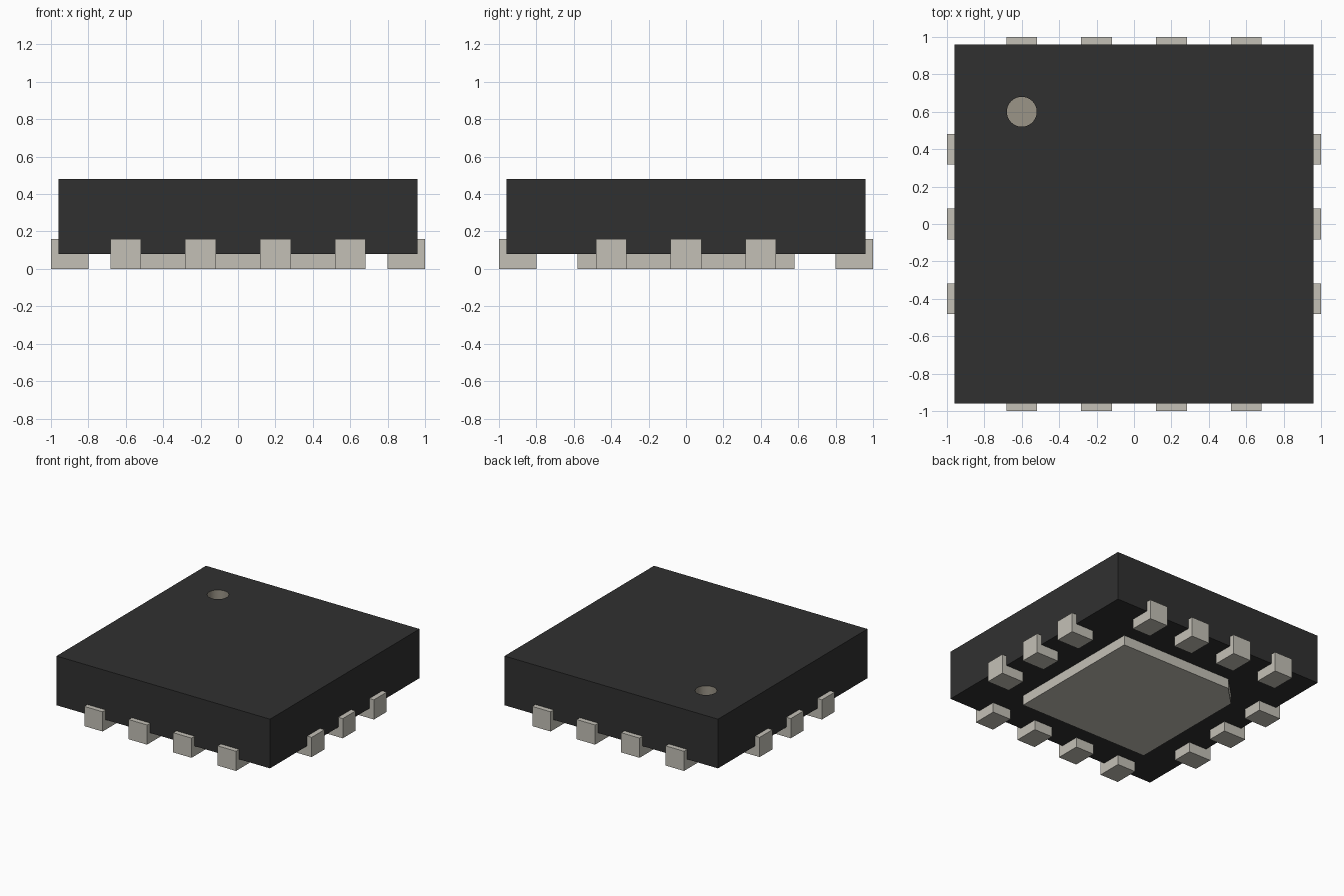
import bpy, bmesh, math

cube = bpy.data.objects.get("Cube")
if cube:
    bpy.data.objects.remove(cube, do_unlink=True)


def material(name, rgb):
    m = bpy.data.materials.new(name)
    m.use_nodes = True
    m.diffuse_color = (*rgb, 1)
    bsdf = next(n for n in m.node_tree.nodes if n.type == 'BSDF_PRINCIPLED')
    bsdf.inputs["Base Color"].default_value = (*rgb, 1)
    bsdf.inputs["Roughness"].default_value = 0.6
    return m


BLACK = material("black plastic", (0.030, 0.030, 0.030))
METAL = material("tinned metal", (0.55, 0.53, 0.47))
MARK = material("brown grey marker", (0.33, 0.30, 0.245))


def make_object(name, bm, mats):
    bmesh.ops.recalc_face_normals(bm, faces=bm.faces)
    mesh = bpy.data.meshes.new(name)
    bm.to_mesh(mesh)
    bm.free()
    for m in mats:
        mesh.materials.append(m)
    ob = bpy.data.objects.new(name, mesh)
    bpy.context.collection.objects.link(ob)
    return ob


def prism(name, base, offset, mats):
    """Extrude a flat outline of 3D points along an offset."""
    bm = bmesh.new()
    face = bm.faces.new([bm.verts.new(p) for p in base])
    ext = bmesh.ops.extrude_face_region(bm, geom=[face], use_keep_orig=True)
    verts = [g for g in ext["geom"] if isinstance(g, bmesh.types.BMVert)]
    bmesh.ops.translate(bm, verts=verts, vec=offset)
    return make_object(name, bm, mats)


# Package body
B, Z0, Z1 = 0.96, 0.08, 0.48
body = prism("body", [(-B, -B, Z0), (B, -B, Z0), (B, B, Z0), (-B, B, Z0)],
             (0, 0, Z1 - Z0), [BLACK, MARK])

# Round pin-one recess, cut into the top with its own colour
R, DEPTH, N = 0.08, 0.08, 32
ring = [(-0.6 + R * math.cos(math.tau * i / N),
         0.6 + R * math.sin(math.tau * i / N), Z1 - DEPTH) for i in range(N)]
cutter = prism("marker_cutter", ring, (0, 0, DEPTH + 0.1), [BLACK, MARK])
cutter.hide_render = True
for p in cutter.data.polygons:
    p.material_index = 1

cut = body.modifiers.new("marker recess", 'BOOLEAN')
cut.operation = 'DIFFERENCE'
cut.solver = 'EXACT'
cut.object = cutter
bpy.context.view_layer.objects.active = body
body.select_set(True)
bpy.ops.object.modifier_apply(modifier=cut.name)
bpy.data.objects.remove(cutter, do_unlink=True)
bpy.ops.object.shade_smooth_by_angle(angle=math.radians(30))

# Thermal pad underneath, chamfered at the pin-one corner
P, C = 0.58, 0.16
prism("thermal_pad", [(-P, -P, 0), (P, -P, 0), (P, P, 0), (-P + C, P, 0), (-P, P - C, 0)],
      (0, 0, Z0), [METAL])

# L-shaped leads: a foot under the body and a tab up its side
W = 0.165
PROFILE = [(0.80, 0), (1.0, 0), (1.0, 0.16), (B, 0.16), (B, Z0), (0.80, Z0)]


def lead(name, along, angle):
    base = [(along - W / 2, -d, z) for d, z in PROFILE]
    ob = prism(name, base, (W, 0, 0), [METAL])
    ob.rotation_euler.z = angle


SIDES = [("front", 0, (-0.6, -0.2, 0.2, 0.6)), ("left", 90, (-0.4, 0, 0.4)),
         ("back", 180, (-0.6, -0.2, 0.2, 0.6)), ("right", 270, (-0.4, 0, 0.4))]
for side, deg, places in SIDES:
    for i, along in enumerate(places, 1):
        lead(f"{side}_lead_{i}", along, math.radians(deg))
